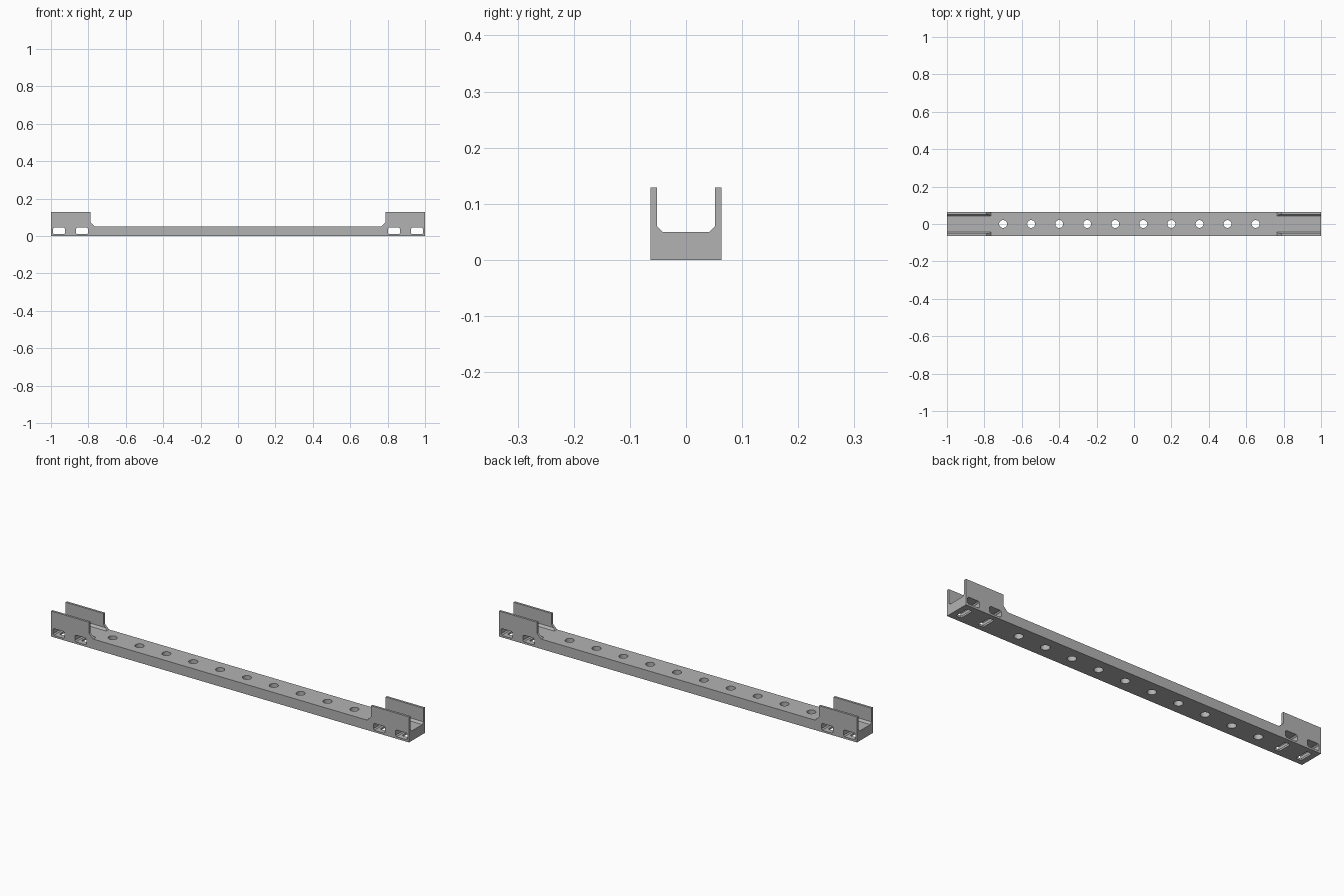
import bpy, bmesh, math
from mathutils import Vector

if "Cube" in bpy.data.objects:
    bpy.data.objects.remove(bpy.data.objects["Cube"], do_unlink=True)

grey = bpy.data.materials.new("mid grey")
grey.use_nodes = True
COLOUR = (0.45, 0.45, 0.45, 1)
grey.diffuse_color = COLOUR
grey.node_tree.nodes["Principled BSDF"].inputs["Base Color"].default_value = COLOUR


def prism(bm, points, axis, lo, hi):
    """Extrude a closed 2D profile along an axis (0 = x, 1 = y, 2 = z)."""
    def place(p, h):
        v = list(p)
        v.insert(axis, h)
        return Vector(v)
    face = bm.faces.new([bm.verts.new(place(p, lo)) for p in points])
    step = place((0, 0), hi - lo)
    geom = bmesh.ops.extrude_face_region(bm, geom=[face])["geom"]
    bmesh.ops.translate(bm, vec=step, verts=[g for g in geom if isinstance(g, bmesh.types.BMVert)])


def make_object(name, prisms):
    bm = bmesh.new()
    for args in prisms:
        prism(bm, *args)
    bmesh.ops.recalc_face_normals(bm, faces=bm.faces)
    mesh = bpy.data.meshes.new(name)
    bm.to_mesh(mesh)
    bm.free()
    mesh.materials.append(grey)
    obj = bpy.data.objects.new(name, mesh)
    bpy.context.collection.objects.link(obj)
    return obj


def clipped_box(cx, cy, w, h, c):
    """Rectangle with small cut corners."""
    a, b = w / 2, h / 2
    quarter = [(a, b - c), (a - c, b)]
    pts = quarter + [(-x, y) for x, y in reversed(quarter)]
    pts += [(-x, -y) for x, y in pts]
    return [(cx + x, cy + y) for x, y in pts]


def circle(cx, cy, r, n=32):
    return [(cx + r * math.cos(2 * math.pi * i / n), cy + r * math.sin(2 * math.pi * i / n))
            for i in range(n)]


# Beam with raised ends, as a side profile
half = [(1, 0), (1, 0.129), (0.788, 0.129), (0.788, 0.073), (0.765, 0.05)]
side = half + [(-x, z) for x, z in reversed(half)]
beam = make_object("slotted_beam", [(side, 1, -0.0635, 0.0635)])

# Channel between the end walls, with sloped lower corners
wall = [(0.042, 0.05), (0.052, 0.06), (0.052, 0.2)]
channel = wall + [(-y, z) for y, z in reversed(wall)]

# Cross tunnels and their openings underneath
slot_x = [s * x for s in (-1, 1) for x in (0.834, 0.957)]
tunnels = [(clipped_box(x, 0.027, 0.066, 0.034, 0.006), 1, -0.1, 0.1) for x in slot_x]
openings = [(clipped_box(x, 0, 0.03, 0.075, 0.004), 2, -0.1, 0.025) for x in slot_x]

# Row of round holes
holes = [(circle(-0.7 + 0.15 * i, 0, 0.021), 2, -0.1, 0.2) for i in range(10)]

cutters = [
    make_object("channel_cutter", [(channel, 0, -1.1, 1.1)]),
    make_object("tunnel_cutter", tunnels),
    make_object("opening_cutter", openings),
    make_object("hole_cutter", holes),
]
for cutter in cutters:
    cutter.hide_render = True
    mod = beam.modifiers.new(cutter.name, 'BOOLEAN')
    mod.operation = 'DIFFERENCE'
    mod.solver = 'EXACT'
    mod.object = cutter

# Bake the cuts and remove the cutters
bpy.context.view_layer.update()
evaluated = beam.evaluated_get(bpy.context.evaluated_depsgraph_get())
baked = bpy.data.meshes.new_from_object(evaluated)
beam.modifiers.clear()
beam.data = baked
for cutter in cutters:
    bpy.data.objects.remove(cutter, do_unlink=True)

# Smooth hole walls, crisp edges elsewhere
bpy.ops.object.select_all(action='DESELECT')
beam.select_set(True)
bpy.context.view_layer.objects.active = beam
bpy.ops.object.shade_smooth_by_angle(angle=math.radians(25))
